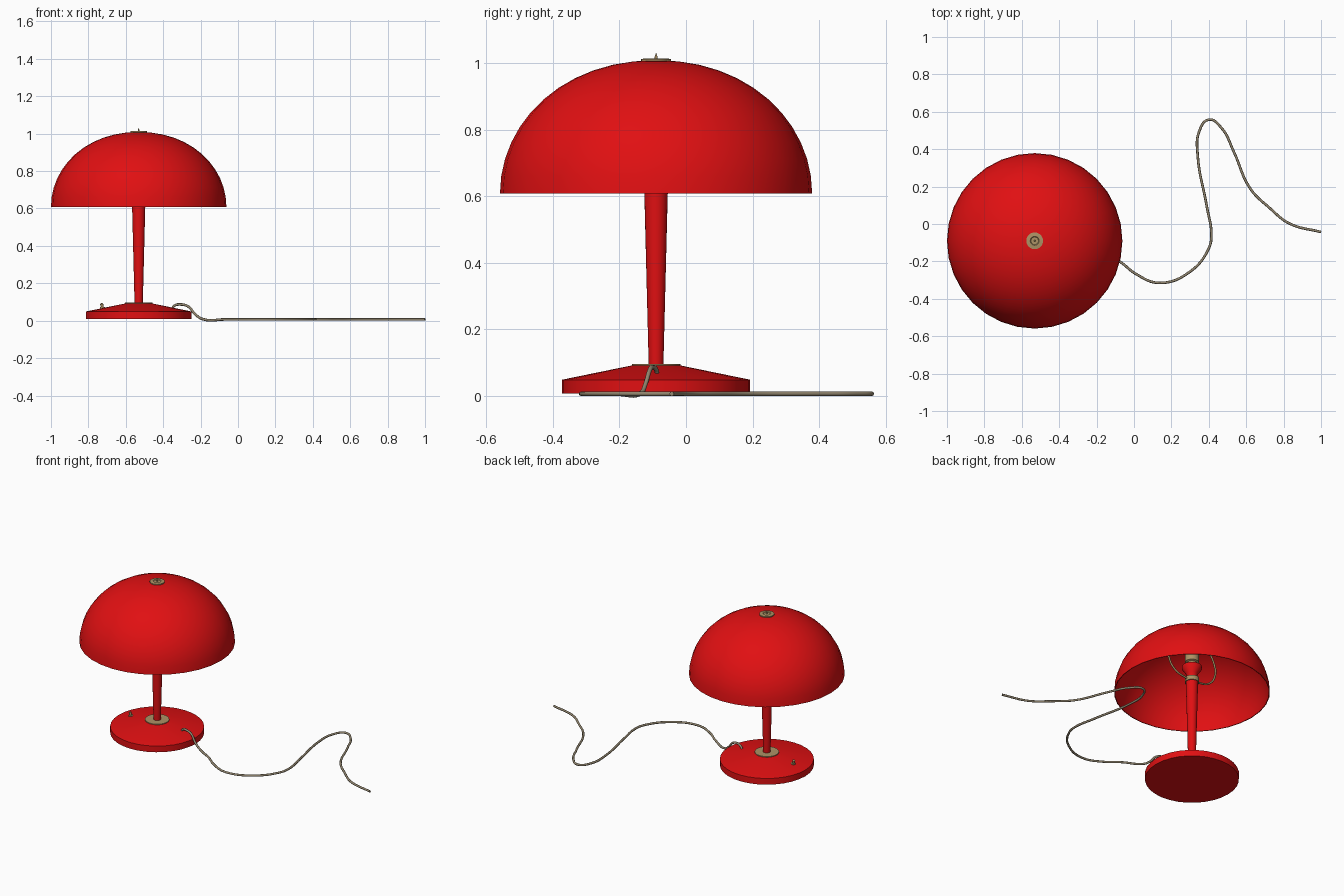
import bpy
import bmesh
from math import cos, sin, pi, radians

if "Cube" in bpy.data.objects:
    bpy.data.objects.remove(bpy.data.objects["Cube"], do_unlink=True)

CX, CY = -0.531, -0.09   # lamp axis


def material(name, rgb):
    m = bpy.data.materials.new(name)
    m.use_nodes = True
    m.diffuse_color = (*rgb, 1)
    m.node_tree.nodes["Principled BSDF"].inputs["Base Color"].default_value = (*rgb, 1)
    return m


RED = material("red enamel", (0.75, 0.005, 0.006))
BRASS = material("brass", (0.42, 0.29, 0.13))
CORD = material("cord brown", (0.29, 0.24, 0.16))


def finish(obj, mat, angle=35):
    obj.data.materials.append(mat)
    bpy.ops.object.select_all(action="DESELECT")
    obj.select_set(True)
    bpy.context.view_layer.objects.active = obj
    bpy.ops.object.shade_smooth_by_angle(angle=radians(angle))
    return obj


def lathe(name, profile, mat, sides=32, location=(CX, CY, 0)):
    """Spin (radius, height) points about the vertical axis."""
    bm = bmesh.new()
    verts = [bm.verts.new((r, 0, z)) for r, z in profile]
    edges = [bm.edges.new(pair) for pair in zip(verts, verts[1:])]
    bmesh.ops.spin(bm, geom=verts + edges, cent=(0, 0, 0), axis=(0, 0, 1),
                   angle=2 * pi, steps=sides)
    bmesh.ops.remove_doubles(bm, verts=bm.verts, dist=0.0001)
    bmesh.ops.recalc_face_normals(bm, faces=bm.faces)
    mesh = bpy.data.meshes.new(name)
    bm.to_mesh(mesh)
    bm.free()
    obj = bpy.data.objects.new(name, mesh)
    obj.location = location
    bpy.context.collection.objects.link(obj)
    return finish(obj, mat)


def tube(name, points, radius, mat):
    """Round wire through the points, turned into a mesh."""
    curve = bpy.data.curves.new(name, "CURVE")
    curve.dimensions = "3D"
    curve.bevel_depth = radius
    curve.bevel_resolution = 2
    curve.resolution_u = 6
    curve.use_fill_caps = True
    spline = curve.splines.new("BEZIER")
    spline.bezier_points.add(len(points) - 1)
    for bp, p in zip(spline.bezier_points, points):
        bp.co = p
        bp.handle_left_type = bp.handle_right_type = "AUTO"
    obj = bpy.data.objects.new(name, curve)
    bpy.context.collection.objects.link(obj)
    bpy.ops.object.select_all(action="DESELECT")
    obj.select_set(True)
    bpy.context.view_layer.objects.active = obj
    bpy.ops.object.convert(target="MESH")
    return finish(bpy.context.object, mat, 50)


# Base, foot collar and tapered stem
lathe("base", [(0, 0.008), (0.283, 0.008), (0.283, 0.049), (0.073, 0.092), (0, 0.092)], RED)
lathe("foot_collar", [(0, 0.09), (0.073, 0.09), (0.073, 0.097), (0, 0.097)], BRASS)
lathe("stem", [(0, 0.09), (0.022, 0.09), (0.037, 0.68), (0, 0.68)], RED, 24)

# Lamp holder hidden under the shade
lathe("stem_ring", [(0, 0.68), (0.043, 0.68), (0.043, 0.71), (0, 0.71)], BRASS, 24)
lathe("holder_cup", [(0, 0.71), (0.03, 0.71), (0.036, 0.74), (0.06, 0.775), (0.06, 0.79),
                     (0, 0.79)], RED, 24)
lathe("socket", [(0, 0.79), (0.03, 0.79), (0.03, 0.815), (0.042, 0.82), (0.042, 0.875),
                 (0, 0.875)], BRASS, 24)

# Domed shade, a thin shell open below
RIM, RISE = 0.469, 0.4
outer = [(RIM * cos(a) ** 0.95, 0.609 + RISE * sin(a))
         for a in [i * pi / 24 for i in range(12)]] + [(0, 0.609 + RISE)]
inner = [(r * 0.99, 0.609 + (z - 0.609) * 0.988) for r, z in reversed(outer)]
lathe("shade", outer + inner + [outer[0]], RED)

# Finial: shallow dish with a pin
lathe("finial_dish", [(0, 1.0), (0.045, 1.004), (0.045, 1.013), (0.024, 1.015), (0.02, 1.011),
                      (0, 1.011)], BRASS, 24)
lathe("finial_pin", [(0, 1.005), (0.005, 1.005), (0.004, 1.02), (0, 1.032)], BRASS, 12)

# Wire harp carrying the shade
side = [(0.04, 0.695), (0.13, 0.72), (0.18, 0.79), (0.175, 0.87), (0.11, 0.96), (0.03, 1.0)]
harp = [(CX - x, CY, z) for x, z in side] + [(CX + x, CY, z) for x, z in reversed(side)]
tube("harp", harp, 0.006, BRASS)

# Toggle switch on the base
lathe("switch_nut", [(0, 0), (0.014, 0), (0.014, 0.008), (0, 0.01)], BRASS, 12,
      (CX - 0.193, CY, 0.064))
toggle = lathe("switch_toggle", [(0, 0), (0.006, 0), (0.009, 0.022), (0, 0.026)], BRASS, 12,
               (CX - 0.193, CY, 0.069))
toggle.rotation_euler.y = radians(-15)

# Power cord: arches off the base, then winds along the ground
G = 0.007
arch = [(-0.355, -0.085, 0.06), (-0.34, -0.09, 0.08), (-0.31, -0.1, 0.087),
        (-0.265, -0.11, 0.075), (-0.23, -0.122, 0.035), (-0.19, -0.135, 0.009)]
ground = [(-0.07, -0.205), (0.01, -0.267), (0.136, -0.315), (0.297, -0.257), (0.4, -0.13),
          (0.414, -0.06), (0.39, 0.09), (0.34, 0.374), (0.347, 0.49), (0.4, 0.558),
          (0.468, 0.513), (0.532, 0.39), (0.623, 0.187), (0.725, 0.086), (0.83, 0.003),
          (1.0, -0.043)]
tube("power_cord", arch + [(x, y, G) for x, y in ground], 0.007, CORD)
